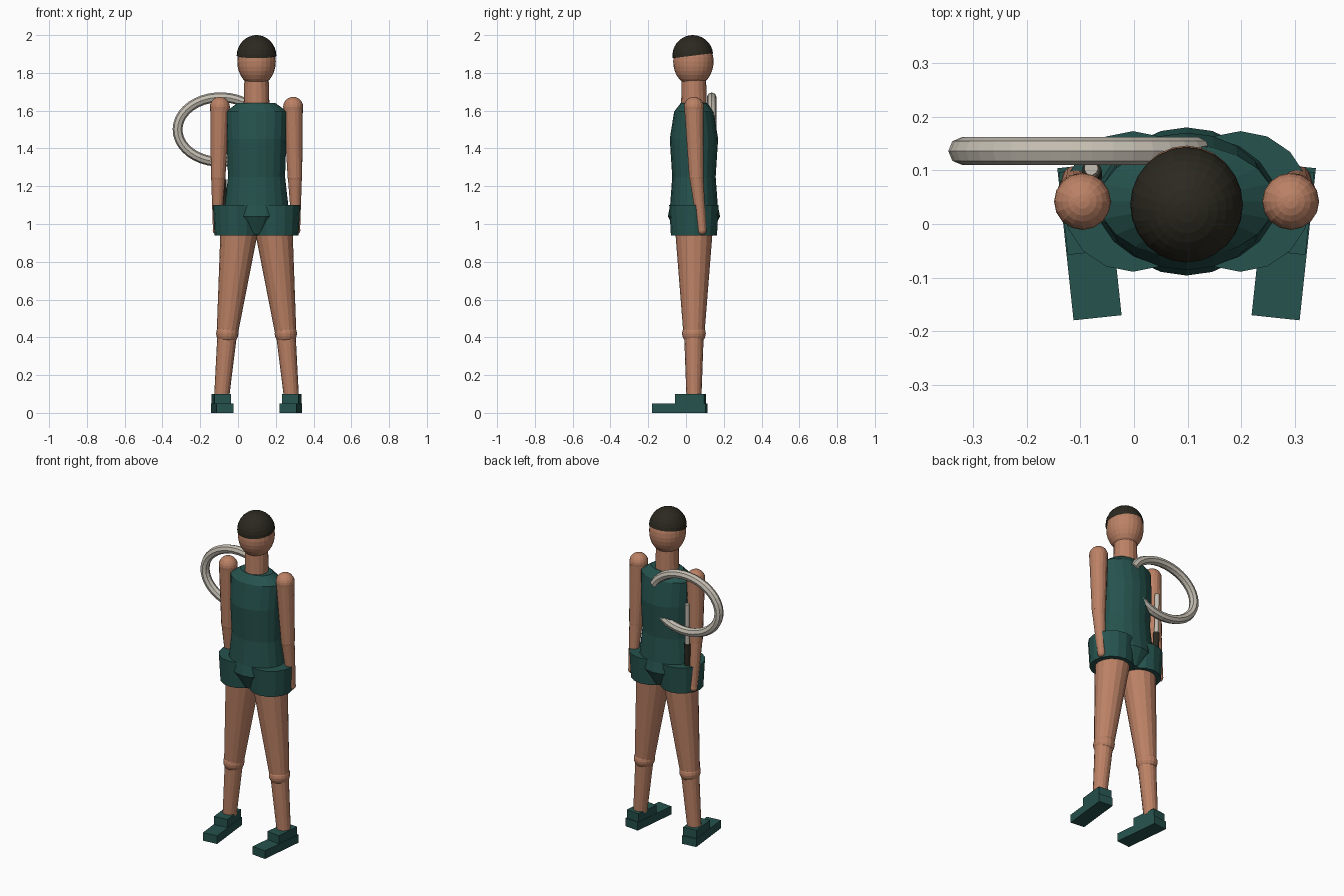
import bpy, bmesh, math
from mathutils import Vector, Matrix

cube = bpy.data.objects.get("Cube")
if cube:
    bpy.data.objects.remove(cube, do_unlink=True)


def material(name, colour):
    m = bpy.data.materials.new(name)
    m.use_nodes = True
    m.diffuse_color = (*colour, 1)
    m.node_tree.nodes["Principled BSDF"].inputs["Base Color"].default_value = (*colour, 1)
    return m


SKIN = material("skin", (0.50, 0.22, 0.13))
TEAL = material("dark teal cloth", (0.019, 0.085, 0.075))
DARK = material("dark brown", (0.024, 0.022, 0.014))
PALE = material("pale grey", (0.55, 0.51, 0.44))
CX, CY = 0.098, 0.042


def finish(name, bm, mat):
    bmesh.ops.recalc_face_normals(bm, faces=bm.faces)
    me = bpy.data.meshes.new(name)
    bm.to_mesh(me)
    bm.free()
    me.materials.append(mat)
    ob = bpy.data.objects.new(name, me)
    bpy.context.collection.objects.link(ob)
    return ob


def cone(name, p0, p1, r0, r1, mat, sides=16):
    """Tapered cylinder running from p0 to p1."""
    p0, p1 = Vector(p0), Vector(p1)
    d = p1 - p0
    turn = d.to_track_quat("Z", "Y").to_matrix().to_4x4()
    if abs(d.x) + abs(d.y) < 1e-6:
        turn = Matrix.Diagonal((1, 1, math.copysign(1, d.z), 1))
    bm = bmesh.new()
    bmesh.ops.create_cone(bm, cap_ends=True, segments=sides, radius1=r0, radius2=r1,
                          depth=d.length, matrix=Matrix.Translation((p0 + p1) / 2) @ turn)
    return finish(name, bm, mat)


def ball(name, centre, radii, mat, sides=20, rings=14, half=False, tilt=0):
    bm = bmesh.new()
    bmesh.ops.create_uvsphere(bm, u_segments=sides, v_segments=rings, radius=1)
    if half:
        low = [v for v in bm.verts if v.co.z < -0.01]
        bmesh.ops.delete(bm, geom=low, context="VERTS")
    m = (Matrix.Translation(centre) @ Matrix.Rotation(tilt, 4, "X")
         @ Matrix.Diagonal((*radii, 1)))
    bm.transform(m)
    return finish(name, bm, mat)


def loft(name, sections, mat, sides=20):
    """Stack of ellipses given as (height, half width, half depth)."""
    bm = bmesh.new()
    rings = []
    for z, rx, ry in sections:
        angles = [2 * math.pi * i / sides for i in range(sides)]
        rings.append([bm.verts.new((CX + rx * math.cos(a), CY + ry * math.sin(a), z))
                      for a in angles])
    for a, b in zip(rings, rings[1:]):
        for i in range(sides):
            j = (i + 1) % sides
            bm.faces.new((a[i], a[j], b[j], b[i]))
    bm.faces.new(rings[0])
    bm.faces.new(rings[-1])
    return finish(name, bm, mat)


def block(name, centre, size, angle, mat):
    bm = bmesh.new()
    bmesh.ops.create_cube(bm, size=1, matrix=Matrix.Translation(centre)
                          @ Matrix.Rotation(angle, 4, "Z") @ Matrix.Diagonal((*size, 1)))
    return finish(name, bm, mat)


# Head, hair and neck
ball("head", (CX, CY - 0.003, 1.86), (0.102, 0.107, 0.13), SKIN, 24, 16)
ball("hair", (CX, 0.036, 1.891), (0.105, 0.108, 0.109), DARK, 24, 16, True, math.radians(7))
cone("neck", (CX, CY, 1.6), (CX, CY, 1.78), 0.069, 0.064, SKIN)

# Vest with the pelvis tapering to the crotch
loft("torso", [(0.945, 0.055, 0.09), (1.04, 0.155, 0.138), (1.1, 0.168, 0.126),
               (1.25, 0.151, 0.115), (1.45, 0.158, 0.128), (1.595, 0.163, 0.105),
               (1.64, 0.1, 0.07)], TEAL)

# Limbs, shorts legs and shoes on both sides
for side, s in (("right", -1), ("left", 1)):
    def at(x, y, z):
        return (CX + s * x, y, z)

    shoulder, elbow, hand = at(0.194, CY, 1.62), at(0.203, 0.055, 1.25), at(0.209, 0.085, 0.967)
    ball(side + "_shoulder", shoulder, (0.053,) * 3, SKIN, 16, 12)
    cone(side + "_upper_arm", shoulder, elbow, 0.052, 0.039, SKIN)
    ball(side + "_elbow", elbow, (0.039,) * 3, SKIN, 16, 12)
    cone(side + "_forearm", elbow, hand, 0.038, 0.022, SKIN)
    ball(side + "_hand", hand, (0.023,) * 3, SKIN, 16, 12)

    cone(side + "_shorts_leg", at(0.1, CY, 0.94), at(0.1, CY, 1.1), 0.122, 0.131, TEAL)
    hip, knee, ankle = at(0.088, CY, 1.0), at(0.155, CY, 0.42), at(0.184, CY, 0.09)
    cone(side + "_thigh", hip, knee, 0.102, 0.056, SKIN)
    ball(side + "_knee", knee, (0.059, 0.063, 0.057), SKIN, 16, 12)
    cone(side + "_shin", knee, ankle, 0.052, 0.04, SKIN)

    toe_in = -s * math.radians(6.1)
    block(side + "_sole", at(0.181, -0.033, 0.025), (0.09, 0.285, 0.05), toe_in, TEAL)
    block(side + "_shoe_upper", at(0.187, 0.024, 0.075), (0.086, 0.155, 0.05), toe_in, TEAL)

# Looped hoop on the back, its ends sunk into the torso
curve = bpy.data.curves.new("back_hoop_path", "CURVE")
curve.dimensions = "3D"
curve.bevel_depth = 0.026
curve.bevel_resolution = 2
curve.use_fill_caps = True
path = curve.splines.new("POLY")
steps = 32
path.points.add(steps)
for i, p in enumerate(path.points):
    a = math.radians(22 + (318 - 22) * i / steps)
    p.co = (-0.092 + 0.228 * math.cos(a), 0.136, 1.5 + 0.171 * math.sin(a), 1)
temp = bpy.data.objects.new("back_hoop_path", curve)
bpy.context.collection.objects.link(temp)
bm = bmesh.new()
bm.from_mesh(temp.to_mesh())
bpy.data.objects.remove(temp, do_unlink=True)
for f in bm.faces:
    f.smooth = False
finish("back_hoop", bm, PALE)

# Short rod with a dark grip behind the right arm
top, joint, bottom = (-0.08, 0.104, 1.48), (-0.079, 0.1, 1.235), (-0.077, 0.092, 1.1)
cone("rod", joint, top, 0.013, 0.013, PALE, 12)
cone("rod_grip", bottom, joint, 0.018, 0.018, DARK, 12)
